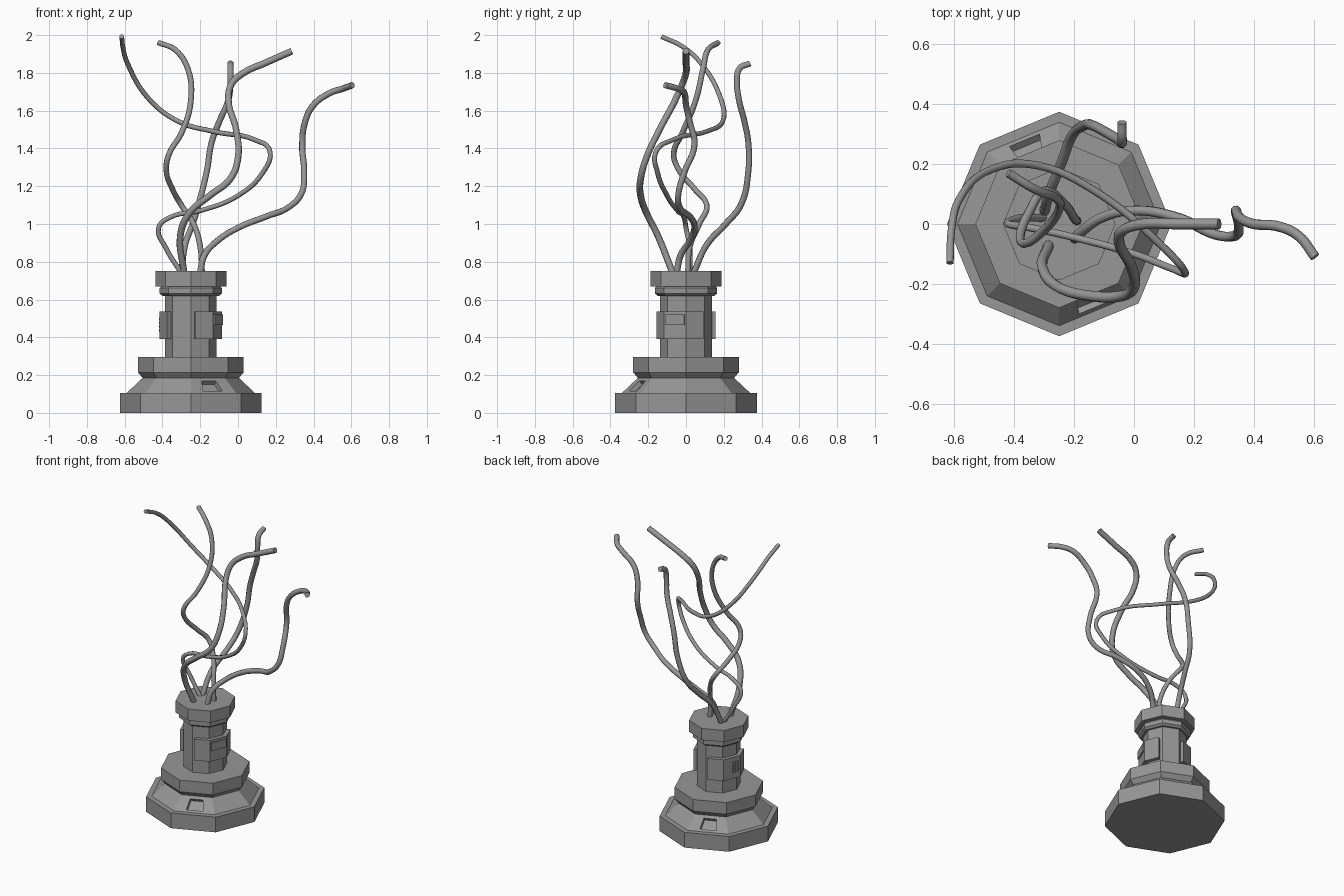
import bpy, bmesh, math
from math import cos, sin, radians
from mathutils import Matrix, Vector

cube = bpy.data.objects.get("Cube")
if cube:
    bpy.data.objects.remove(cube, do_unlink=True)

CENTRE = Vector((-0.25, 0, 0))
SIDES = 8
STEP = 360 / SIDES
FACE_MID = STEP / 2
APOTHEM = cos(radians(FACE_MID))

grey = bpy.data.materials.new("mid_grey")
grey.use_nodes = True
grey.diffuse_color = (0.31, 0.31, 0.31, 1)
grey.node_tree.nodes["Principled BSDF"].inputs["Base Color"].default_value = grey.diffuse_color


def polar(r, degrees, z=0):
    a = radians(degrees)
    return Vector((r * cos(a), r * sin(a), z))


def finish(name, bm):
    bmesh.ops.recalc_face_normals(bm, faces=bm.faces)
    mesh = bpy.data.meshes.new(name)
    bm.to_mesh(mesh)
    bm.free()
    mesh.materials.append(grey)
    ob = bpy.data.objects.new(name, mesh)
    ob.location = CENTRE
    bpy.context.collection.objects.link(ob)
    return ob


def octagon_stack(profile):
    """Closed eight-sided solid from (radius, height) pairs."""
    bm = bmesh.new()
    rings = [[bm.verts.new(polar(r, i * STEP, z)) for i in range(SIDES)] for r, z in profile]
    for low, high in zip(rings, rings[1:]):
        for i in range(SIDES):
            j = (i + 1) % SIDES
            bm.faces.new((low[i], low[j], high[j], high[i]))
    bm.faces.new(rings[0][::-1])
    bm.faces.new(rings[-1])
    bmesh.ops.recalc_face_normals(bm, faces=bm.faces)
    return bm


def cut_slot(bm, degrees, z):
    """Narrow recess in the sloping face nearest the given direction."""
    target = polar(0.275, degrees, z)
    face = min(bm.faces, key=lambda f: (f.calc_center_median() - target).length)
    bmesh.ops.inset_individual(bm, faces=[face], thickness=0.027)
    mid, tangent = face.calc_center_median(), polar(1, degrees + 90)
    for v in face.verts:
        v.co -= tangent * (v.co - mid).dot(tangent) * 0.5
    bmesh.ops.inset_individual(bm, faces=[face], thickness=0.004, depth=-0.025)


def plate(name, degrees, radius, offset, z, width, height, thick=0.009):
    """Thin raised plate lying on an octagon face."""
    bm = bmesh.new()
    place = (Matrix.Rotation(radians(degrees), 4, 'Z')
             @ Matrix.Translation((radius * APOTHEM + thick / 2 - 0.001, offset, z))
             @ Matrix.Diagonal((thick, width, height, 1)))
    bmesh.ops.create_cube(bm, size=1, matrix=place)
    return finish(name, bm)


# Stepped base with two opposite slots
base = octagon_stack([(0.375, 0), (0.375, 0.105), (0.34, 0.105), (0.255, 0.185),
                      (0.28, 0.215), (0.28, 0.295)])
for direction in (-1.5 * STEP, 2.5 * STEP):
    cut_slot(base, direction, 0.145)
finish("stepped_base", base)

# Column and its cap
finish("column", octagon_stack([(0.137, 0.29), (0.137, 0.63)]))
finish("collar", octagon_stack([(0.15, 0.62), (0.165, 0.632), (0.165, 0.66), (0.155, 0.672)]))
finish("cap", octagon_stack([(0.188, 0.67), (0.188, 0.75)]))

# Two wrap-around panels on opposite sides of the column
PANEL_R = 0.165
for name, mid in (("front_panel", -FACE_MID), ("back_panel", 180 - FACE_MID)):
    def outline(r):
        corners = [polar(r, mid + k * FACE_MID) for k in (-3, -1, 1, 3)]
        corners[0] = corners[1].lerp(corners[0], 0.8)
        corners[3] = corners[2].lerp(corners[3], 0.8)
        return corners
    bm = bmesh.new()
    outer = [bm.verts.new(p + Vector((0, 0, 0.39))) for p in outline(PANEL_R)]
    inner = [bm.verts.new(p + Vector((0, 0, 0.39))) for p in outline(0.13)]
    strips = [bm.faces.new((outer[i], outer[i + 1], inner[i + 1], inner[i])) for i in range(3)]
    raised = bmesh.ops.extrude_face_region(bm, geom=strips)["geom"]
    bmesh.ops.translate(bm, vec=(0, 0, 0.147),
                        verts=[g for g in raised if isinstance(g, bmesh.types.BMVert)])
    finish(name, bm)

# Display plate on one panel, keypad buttons on the other
plate("display_plate", -FACE_MID, PANEL_R, 0, 0.493, 0.11, 0.055)
for row in range(4):
    for col in range(3):
        plate("keypad_button", 180 - FACE_MID, PANEL_R, 0.03 + (col - 1) * 0.019,
              0.437 + row * 0.02, 0.015, 0.015, 0.006)


# Loose cables rising from the cap
def cable(name, radius, points):
    curve = bpy.data.curves.new(name, 'CURVE')
    curve.dimensions = '3D'
    curve.bevel_depth = radius
    curve.bevel_resolution = 2
    curve.resolution_u = 6
    curve.use_fill_caps = True
    spline = curve.splines.new('BEZIER')
    spline.bezier_points.add(len(points) - 1)
    for knot, co in zip(spline.bezier_points, points):
        knot.co = co
        knot.handle_left_type = knot.handle_right_type = 'AUTO'
    curve.materials.append(grey)
    ob = bpy.data.objects.new(name, curve)
    bpy.context.collection.objects.link(ob)
    bpy.ops.object.select_all(action='DESELECT')
    ob.select_set(True)
    bpy.context.view_layer.objects.active = ob
    bpy.ops.object.convert(target='MESH')
    bpy.ops.object.shade_smooth_by_angle(angle=radians(50))


cable("sweeping_cable", 0.013, [
    (-.3, .02, .74), (-.38, .02, .87), (-.42, 0, .98), (-.36, -.01, 1.035), (-.2, -.045, 1.07),
    (0, -.1, 1.15), (.13, -.15, 1.27), (.17, -.16, 1.38), (.09, -.07, 1.445), (-.13, .11, 1.49),
    (-.32, .195, 1.545), (-.47, .185, 1.66), (-.585, .08, 1.85), (-.61, -.02, 1.94),
    (-.615, -.13, 1.992)])
cable("left_leaning_cable", 0.015, [
    (-.19, .01, .74), (-.2, .02, .88), (-.235, .07, 1), (-.3, .11, 1.1), (-.345, .05, 1.18),
    (-.38, -.04, 1.29), (-.365, -.065, 1.37), (-.3, -.02, 1.48), (-.25, .05, 1.65),
    (-.265, .09, 1.82), (-.33, .115, 1.92), (-.42, .17, 1.96)])
cable("back_cable", 0.017, [
    (-.3, .04, .74), (-.28, .11, .89), (-.24, .21, 1), (-.21, .29, 1.1), (-.165, .33, 1.28),
    (-.14, .33, 1.43), (-.1, .31, 1.54), (-.05, .28, 1.66), (-.04, .27, 1.75),
    (-.04, .285, 1.825), (-.04, .34, 1.85)])
cable("front_cable", 0.018, [
    (-.285, -.07, .74), (-.305, -.15, .94), (-.255, -.21, 1.06), (-.15, -.24, 1.15),
    (-.04, -.24, 1.24), (0, -.21, 1.35), (-.01, -.14, 1.5), (-.05, -.06, 1.65),
    (-.035, -.02, 1.74), (.03, 0, 1.8), (.15, 0, 1.855), (.285, 0, 1.915)])
cable("right_reaching_cable", 0.017, [
    (-.2, -.05, .74), (-.18, -.03, .83), (-.11, .02, .91), (0, .045, .98), (.15, .02, 1.04),
    (.27, -.035, 1.09), (.335, -.04, 1.16), (.35, -.01, 1.27), (.34, .045, 1.42),
    (.355, .02, 1.54), (.4, 0, 1.63), (.49, -.01, 1.695), (.55, -.04, 1.715),
    (.605, -.11, 1.735)])
